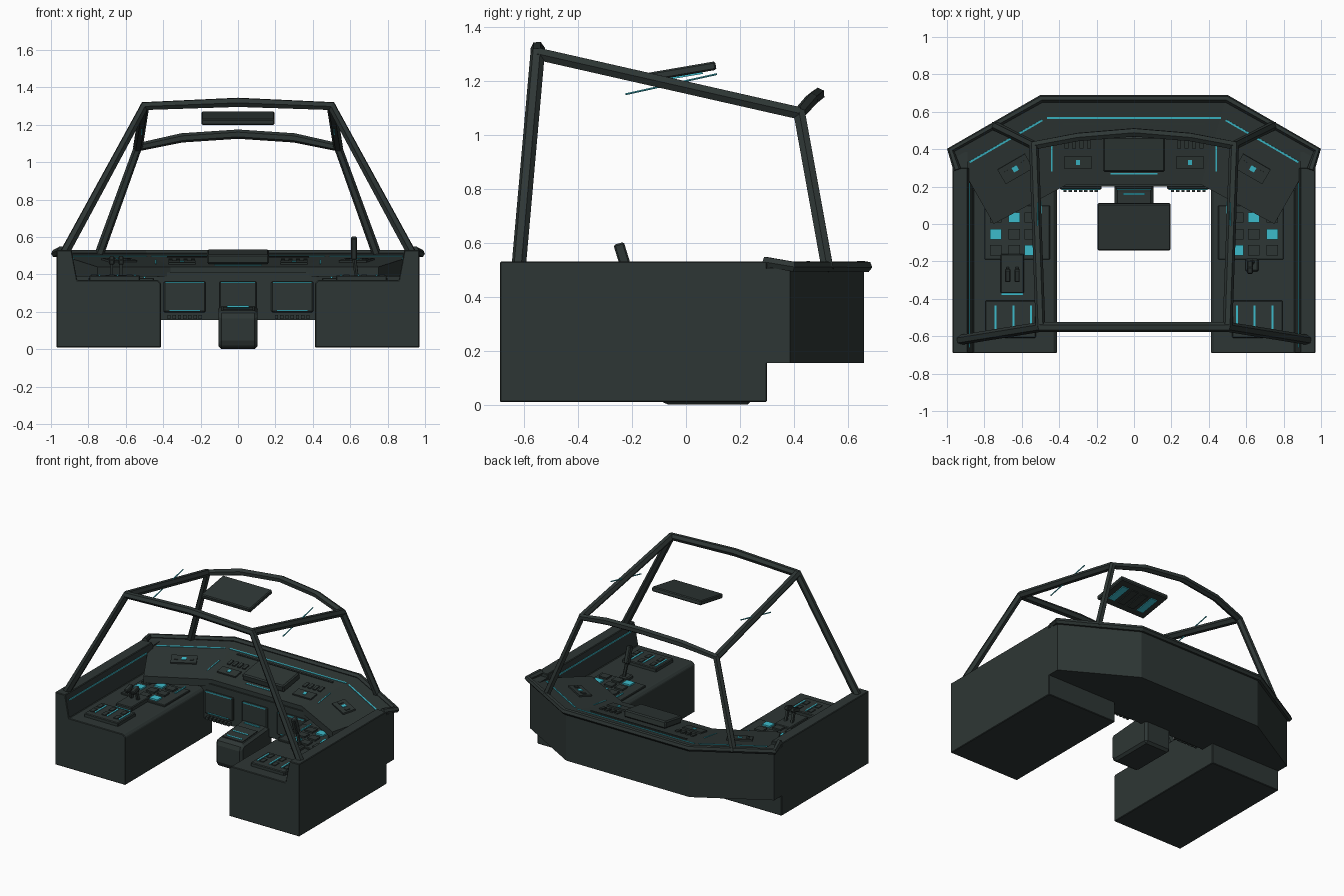
import bpy, bmesh, math
from mathutils import Vector

if "Cube" in bpy.data.objects:
    bpy.data.objects.remove(bpy.data.objects["Cube"])


def material(name, rgb):
    m = bpy.data.materials.new(name)
    m.diffuse_color = (*rgb, 1)
    m.use_nodes = True
    m.node_tree.nodes["Principled BSDF"].inputs["Base Color"].default_value = m.diffuse_color
    return m


HULL = material("dark grey green", (0.027, 0.037, 0.035))
CYAN = material("cyan light", (0.045, 0.50, 0.60))
TILT = math.atan(0.155)      # slope of the dashboard top
WING = math.radians(30)      # turn of the dashboard wings


def finish(name, bm, mat, bevel=0):
    bmesh.ops.recalc_face_normals(bm, faces=bm.faces)
    me = bpy.data.meshes.new(name)
    bm.to_mesh(me)
    bm.free()
    me.materials.append(mat)
    ob = bpy.data.objects.new(name, me)
    bpy.context.collection.objects.link(ob)
    if bevel:
        mod = ob.modifiers.new("edge", "BEVEL")
        mod.width, mod.segments = bevel, 1
    return ob


def box(name, loc, size, mat=HULL, rot=(0, 0, 0), bevel=0):
    bm = bmesh.new()
    bmesh.ops.create_cube(bm, size=1)
    bmesh.ops.scale(bm, vec=size, verts=bm.verts)
    ob = finish(name, bm, mat, bevel)
    ob.location, ob.rotation_euler = loc, rot
    return ob


def prism(name, pts, offset, mat=HULL, bevel=0):
    """Extrude a flat outline of 3D points along an offset."""
    bm = bmesh.new()
    face = bm.faces.new([bm.verts.new(p) for p in pts])
    new = bmesh.ops.extrude_face_region(bm, geom=[face])["geom"]
    bmesh.ops.translate(bm, vec=offset, verts=[v for v in new if isinstance(v, bmesh.types.BMVert)])
    return finish(name, bm, mat, bevel)


def tube(name, pts, radius, mat=HULL):
    cu = bpy.data.curves.new(name, "CURVE")
    cu.dimensions = "3D"
    cu.bevel_depth, cu.bevel_resolution = radius, 1
    cu.use_fill_caps = True
    sp = cu.splines.new("POLY")
    sp.points.add(len(pts) - 1)
    for p, co in zip(sp.points, pts):
        p.co = (*co, 1)
    sp.use_smooth = False
    cu.materials.append(mat)
    ob = bpy.data.objects.new(name, cu)
    bpy.context.collection.objects.link(ob)
    return ob


def both(pts):
    """Mirror a half path (outer end to middle) into a full path."""
    return pts + [(-x, y, z) for x, y, z in reversed(pts) if x]


def on_dash(name, x, y, w, d, h, mat=HULL, wing=0, lift=0.0):
    """Plate lying on the sloped dashboard top; wing is -1, 0 or 1."""
    dist = min(0.66 - y, (0.49 - abs(x)) * 0.497 + (0.66 - y) * 0.868)
    z = 0.51 - 0.155 * dist + lift
    box(name, (x, y, z), (w, d, h * 2), mat, (TILT, 0, -wing * WING))


# Dashboard lower body
prism("dash_body", [(x, y, 0.155) for x, y in (
    (-0.97, 0.29), (-0.97, 0.385), (-0.49, 0.66), (0.49, 0.66),
    (0.97, 0.385), (0.97, 0.29), (0.42, 0.2), (-0.42, 0.2))], (0, 0, 0.255))

# Dashboard sloped top with two wings
bm = bmesh.new()
rings = []
for (ox, oy), (ix, iy) in (((-0.97, 0.385), (-0.75, 0.0)), ((-0.49, 0.66), (-0.36, 0.21)),
                           ((0.49, 0.66), (0.36, 0.21)), ((0.97, 0.385), (0.75, 0.0))):
    rings.append([bm.verts.new(p) for p in (
        (ox, oy, 0.39), (ox, oy, 0.51), (ix, iy, 0.44), (ix, iy, 0.39))])
for a, b in zip(rings, rings[1:]):
    for i in range(4):
        j = (i + 1) % 4
        bm.faces.new((a[i], a[j], b[j], b[i]))
bm.faces.new(rings[0])
bm.faces.new(rings[-1])
finish("dash_top", bm, HULL)

# Rim along the outer dashboard edge
tube("dash_rim", both([(-0.945, 0.29, 0.53), (-0.98, 0.395, 0.512), (-0.495, 0.67, 0.512)]), 0.021)

# Dashboard centre display and lights
box("center_display", (0, 0.375, 0.495), (0.33, 0.19, 0.05), HULL, (TILT, 0, 0), 0.008)
on_dash("center_light", 0, 0.27, 0.25, 0.008, 0.004, CYAN)
on_dash("rear_light", 0, 0.568, 0.93, 0.01, 0.004, CYAN)
on_dash("rear_trim", 0, 0.535, 0.76, 0.012, 0.006)

# Knee panels under the dashboard
for x in (-0.285, 0, 0.29):
    w = 0.2 if x == 0 else 0.225
    box("knee_panel", (x, 0.195, 0.28), (w, 0.02, 0.165), HULL, bevel=0.006)
    box("knee_light_top", (x, 0.184, 0.357), (w - 0.02, 0.006, 0.007), CYAN)
    if x:
        box("knee_light_bottom", (x, 0.184, 0.207), (w - 0.06, 0.006, 0.007), CYAN)
        for k in range(7):
            box("knee_vent", (x + (k - 3) * 0.028, 0.187, 0.172), (0.018, 0.03, 0.022))

# Centre pedestal
prism("pedestal", [(-0.105, y, z) for y, z in (
    (-0.11, 0.03), (-0.08, 0.0), (0.245, 0.0), (0.245, 0.24), (0.17, 0.225), (-0.09, 0.205),
    (-0.11, 0.18))], (0.21, 0, 0), HULL, 0.018)
box("pedestal_panel", (0, 0.02, 0.214), (0.16, 0.17, 0.012), HULL, (0.077, 0, 0))
for y in (-0.04, 0.03, 0.16):
    box("pedestal_light", (0, y, 0.219 + 0.077 * (y - 0.02)), (0.12, 0.01, 0.008), CYAN, (0.077, 0, 0))

for s in (-1, 1):
    # Side console with raised outer wall
    prism("side_console", [(s * x, -0.69, z) for x, z in (
        (0.97, 0.01), (0.97, 0.53), (0.89, 0.53), (0.86, 0.37), (0.43, 0.37),
        (0.412, 0.352), (0.412, 0.01))], (0, 0.99, 0), HULL, 0.004)
    box("wall_end", (s * 0.93, 0.335, 0.33), (0.08, 0.1, 0.35))
    box("wall_light", (s * 0.881, -0.22, 0.485), (0.008, 0.88, 0.008), CYAN)

    # Rear keypad with three light strips
    box("rear_keypad", (s * 0.66, -0.51, 0.375), (0.27, 0.2, 0.04), HULL, bevel=0.005)
    for x in (0.74, 0.645, 0.55):
        box("keypad_light", (s * x, -0.5, 0.396), (0.01, 0.13, 0.006), CYAN)
        for y in (-0.54, -0.46):
            box("keypad_key", (s * (x + 0.03), y, 0.396), (0.03, 0.05, 0.008))

    # Button field; the diagonal keys glow
    box("button_field", (s * 0.625, -0.045, 0.372), (0.35, 0.29, 0.02), HULL, bevel=0.004)
    for i, x in enumerate((0.555, 0.64, 0.74)):
        for j, y in enumerate((-0.14, -0.055, 0.035)):
            lit = (i, j) in ((0, 0), (1, 2), (2, 1))
            box("button", (s * x, y, 0.386), (0.062, 0.055, 0.014), CYAN if lit else HULL)
    box("field_light", (s * 0.5, 0.06, 0.385), (0.01, 0.12, 0.006), CYAN)

    # Dashboard instruments
    on_dash("instrument", s * 0.3, 0.33, 0.145, 0.07, 0.01)
    on_dash("instrument_light", s * 0.3, 0.33, 0.022, 0.026, 0.004, CYAN, 0, 0.01)
    on_dash("wing_instrument", s * 0.635, 0.295, 0.17, 0.09, 0.01, HULL, s)
    on_dash("wing_instrument_light", s * 0.635, 0.295, 0.03, 0.028, 0.004, CYAN, s, 0.01)
    for k in (-1, 1):
        on_dash("wing_key", s * 0.635 + k * 0.045, 0.295 - s * k * 0.026, 0.024, 0.03, 0.004, HULL, s, 0.01)
    for k in range(4):
        on_dash("switch", s * (0.24 + 0.04 * k), 0.43, 0.022, 0.05, 0.008)
    on_dash("wing_light", s * 0.685, 0.443, 0.45, 0.01, 0.004, CYAN, s)
    on_dash("seam_light", s * 0.44, 0.35, 0.006, 0.14, 0.004, CYAN)

    # Roof side rail and its light
    tube("roof_rail", [(s * 0.5, -0.55, 1.3), (s * 0.535, 0.42, 1.08)], 0.026)
    tube("roof_light", [(s * 0.515, -0.225, 1.15), (s * 0.515, 0.115, 1.225)], 0.004, CYAN)

# Roll cage hoops
tube("rear_hoop", both([(-0.93, -0.62, 0.51), (-0.5, -0.55, 1.3), (0, -0.55, 1.32)]), 0.027)
tube("front_hoop", both([(-0.745, 0.525, 0.5), (-0.535, 0.42, 1.08), (-0.3, 0.465, 1.13),
                         (0, 0.49, 1.15)]), 0.025)

# Overhead screen with underside buttons
tilt = 0.17
box("overhead_screen", (0, -0.015, 1.235), (0.39, 0.255, 0.032), HULL, (tilt, 0, 0), 0.006)
for x in (-0.12, -0.04, 0.04, 0.12):
    p = Vector((x, -0.015 + 0.018 * math.sin(tilt), 1.235 - 0.018 * math.cos(tilt)))
    box("overhead_key", p, (0.05, 0.15, 0.008), CYAN if abs(x) > 0.1 else HULL, (tilt, 0, 0))

# Left throttle block with two levers
box("throttle_base", (-0.65, -0.265, 0.38), (0.125, 0.21, 0.035), HULL, bevel=0.005)
box("throttle_light", (-0.65, -0.374, 0.372), (0.115, 0.01, 0.008), CYAN)
for x in (-0.675, -0.625):
    box("throttle_lever", (x, -0.25, 0.43), (0.015, 0.02, 0.11), HULL, (0.3, 0, 0))
    box("throttle_grip", (x, -0.275, 0.475), (0.028, 0.07, 0.03), HULL, (0.3, 0, 0), 0.005)

# Right control stick
box("stick_base", (0.63, -0.22, 0.38), (0.07, 0.07, 0.03), HULL, bevel=0.008)
tube("stick_shaft", [(0.635, -0.2, 0.38), (0.62, -0.22, 0.5)], 0.012)
box("stick_grip", (0.62, -0.232, 0.54), (0.032, 0.04, 0.12), HULL, (0.3, 0, 0), 0.006)
